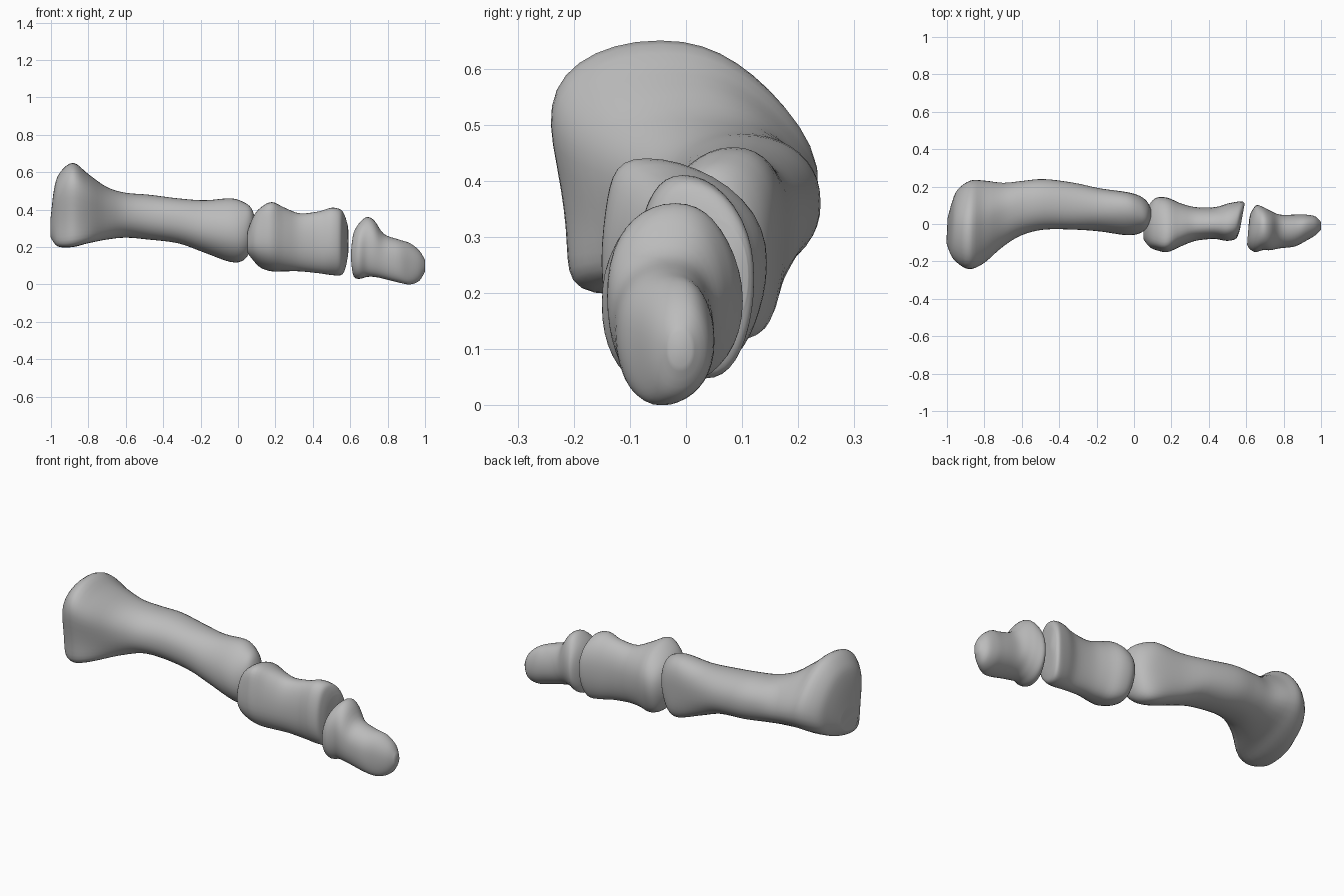
import bpy
import bmesh
from math import sin, cos, pi, copysign

SEGMENTS = 40      # points around each cross-section
STEPS = 4          # smooth rings between two stations
ROUNDNESS = 0.93   # below one makes sections slightly boxy

old = bpy.data.objects.get("Cube")
if old:
    bpy.data.objects.remove(old, do_unlink=True)

bone_grey = bpy.data.materials.new("bone_grey")
bone_grey.use_nodes = True
colour = (0.5, 0.5, 0.5, 1.0)
bone_grey.diffuse_color = colour
shader = next(n for n in bone_grey.node_tree.nodes if n.type == 'BSDF_PRINCIPLED')
shader.inputs["Base Color"].default_value = colour
shader.inputs["Roughness"].default_value = 0.6


def spline(before, start, end, after, t):
    """Catmull-Rom blend of two neighbouring stations."""
    return [0.5 * (2 * b + (c - a) * t + (2 * a - 5 * b + 4 * c - d) * t * t
                   + (3 * b - a - 3 * c + d) * t ** 3)
            for a, b, c, d in zip(before, start, end, after)]


def smooth_stations(stations):
    """Fill in rings between the given stations."""
    last = len(stations) - 1
    rings = []
    for i in range(last):
        before, after = stations[max(i - 1, 0)], stations[min(i + 2, last)]
        for step in range(STEPS):
            rings.append(spline(before, stations[i], stations[i + 1], after, step / STEPS))
    rings.append(stations[last])
    return rings


def boxy(value):
    return copysign(abs(value) ** ROUNDNESS, value)


def section(station, slant, hook):
    """Rounded outline; lean and hook skew it, bow shifts top and bottom sideways."""
    x, back, front, low, high, lean, bow = [value / 100 for value in station]
    centre_y, half_y = (back + front) / 2, (front - back) / 2
    centre_z, half_z = (low + high) / 2, (high - low) / 2
    points = []
    for i in range(SEGMENTS):
        angle = 2 * pi * i / SEGMENTS
        c, s = boxy(cos(angle)), boxy(sin(angle))
        skew = lean * s * (1 - hook * c * c)
        offset = half_y * (c + skew + bow * s * s)
        points.append((x + slant * offset, centre_y + offset, centre_z + half_z * s))
    return points


def make_bone(name, stations, hook=1, start_slant=0.0, end_slant=0.0, start_dish=0.0):
    """Loft a bone through its stations and close both joint faces."""
    bm = bmesh.new()
    rings = []
    filled = smooth_stations(stations)
    for i, station in enumerate(filled):
        along = i / (len(filled) - 1)
        slant = start_slant * (1 - along) ** 4 + end_slant * along ** 4
        rings.append([bm.verts.new(p) for p in section(station, slant, hook)])
    for ring, following in zip(rings, rings[1:]):
        for i in range(SEGMENTS):
            j = (i + 1) % SEGMENTS
            bm.faces.new((ring[i], ring[j], following[j], following[i]))
    for ring, dish in ((rings[0], start_dish), (rings[-1], 0)):
        middle = sum((v.co for v in ring), ring[0].co * 0) / SEGMENTS
        middle.x += dish
        hub = bm.verts.new(middle)
        for i in range(SEGMENTS):
            bm.faces.new((ring[i], ring[(i + 1) % SEGMENTS], hub))
    bmesh.ops.recalc_face_normals(bm, faces=bm.faces)
    mesh = bpy.data.meshes.new(name)
    bm.to_mesh(mesh)
    bm.free()
    mesh.materials.append(bone_grey)
    bone = bpy.data.objects.new(name, mesh)
    bpy.context.collection.objects.link(bone)
    bpy.ops.object.select_all(action='DESELECT')
    bone.select_set(True)
    bpy.context.view_layer.objects.active = bone
    bpy.ops.object.shade_smooth_by_angle(angle=pi / 3)


# Stations in hundredths: x, y min, y max, z min, z max, lean, bow

# Long bone: flared base, slim shaft, rounded head
make_bone("long_bone", [
    (-100, -10, 3, 25, 36, 0, -20),
    (-98, -15, 11, 22, 52, 10, -35),
    (-95, -19, 18, 20, 60, 18, -38),
    (-88, -23, 23, 20, 65, 18, -38),
    (-80, -20, 23, 22, 59, 18, -35),
    (-70, -12, 22, 24, 52, 10, -15),
    (-60, -6, 23, 25, 49, 0, 0),
    (-48, -3, 24, 24, 48, 0, 0),
    (-32, -3, 22, 22, 46, 0, 0),
    (-18, -4, 19, 17, 45, -5, 15),
    (-4, -6, 17, 12, 46, -5, 30),
    (3, -5, 15, 13, 44, -5, 20),
    (7, -2, 12, 19, 41, 0, 0),
    (9, 2, 8, 27, 36, 0, 0),
], hook=2, start_slant=0.05, start_dish=0.02)

# Middle bone: wide base, pinched waist, angled end
make_bone("middle_bone", [
    (5, -8, 2, 17, 28, 0, 0),
    (8, -12, 10, 13, 36, -20, -10),
    (12, -14, 14, 9, 41, -35, -10),
    (18, -15, 14, 7, 44, -35, -10),
    (25, -12, 11, 7, 41, -20, -5),
    (33, -9, 9, 7, 38, -10, 0),
    (43, -8, 9, 6, 39, -10, 0),
    (50, -9, 11, 5, 41, -15, 0),
    (55, -8, 12, 5, 40, -15, 0),
    (57, -5, 12, 8, 37, -10, 0),
    (58, -2, 11, 13, 33, 0, 0),
], end_slant=0.18)

# Tip bone: tall base crest, low rounded end
make_bone("tip_bone", [
    (61, -11, 2, 9, 22, 0, 0),
    (62, -13, 6, 4, 28, 0, 0),
    (65, -15, 10, 3, 33, 5, -5),
    (69, -14, 9, 4, 36, 10, -5),
    (73, -14, 7, 4, 34, 15, -5),
    (78, -13, 5, 3, 27, 15, -5),
    (86, -12, 5, 1, 24, 15, -10),
    (92, -9, 5, 0, 22, 20, -10),
    (97, -6, 4, 2, 18, 10, -5),
    (100, -3, 1, 7, 13, 0, 0),
], start_slant=0.08, start_dish=0.01)
